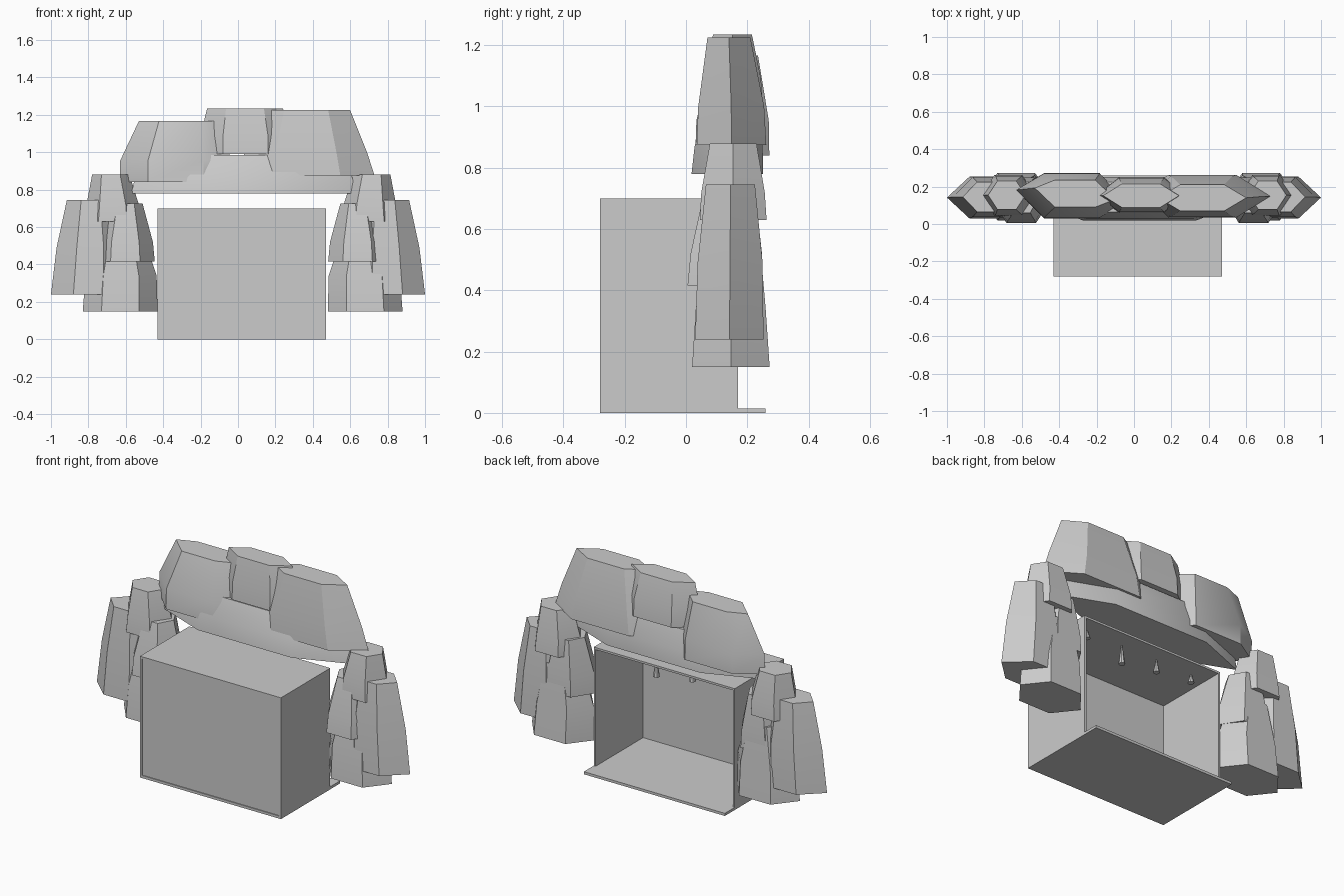
import bpy, bmesh
from mathutils import Vector

if "Cube" in bpy.data.objects:
    bpy.data.objects.remove(bpy.data.objects["Cube"])


def make_object(name, bm):
    bmesh.ops.recalc_face_normals(bm, faces=bm.faces)
    me = bpy.data.meshes.new(name)
    bm.to_mesh(me)
    bm.free()
    ob = bpy.data.objects.new(name, me)
    bpy.context.collection.objects.link(ob)
    return ob


def box(name, x0, x1, y0, y1, z0, z1):
    bm = bmesh.new()
    bmesh.ops.create_cube(bm, size=1)
    for v in bm.verts:
        v.co = Vector(((x0 + x1) / 2 + v.co.x * (x1 - x0),
                       (y0 + y1) / 2 + v.co.y * (y1 - y0),
                       (z0 + z1) / 2 + v.co.z * (z1 - z0)))
    return make_object(name, bm)


def rock(name, rings, k=0.5, tilt=0.0, mirror=None):
    """Six-sided tapered boulder; each ring is (z, x0, x1, y0, y1)."""
    bm = bmesh.new()
    loops = []
    for z, x0, x1, y0, y1 in rings:
        cx, hx, cy = (x0 + x1) / 2, (x1 - x0) / 2, (y0 + y1) / 2
        pts = [(x0, cy + tilt), (cx - k * hx, y0), (cx + k * hx, y0),
               (x1, cy - tilt), (cx + k * hx, y1), (cx - k * hx, y1)]
        if mirror is not None:
            pts = [(mirror - x, y) for x, y in pts]
        loops.append([bm.verts.new((x, y, z)) for x, y in pts])
    for a, b in zip(loops, loops[1:]):
        for i in range(6):
            j = (i + 1) % 6
            bm.faces.new((a[i], a[j], b[j], b[i]))
    bm.faces.new(loops[0])
    bm.faces.new(loops[-1])
    ob = make_object(name, bm)
    bpy.ops.object.select_all(action='DESELECT')
    ob.select_set(True)
    bpy.context.view_layer.objects.active = ob
    bpy.ops.object.shade_smooth_by_angle(angle=0.52)
    return ob


# Chamber box, open at the back, with the floor running out past the walls
T = 0.012
box("chamber_floor", -0.43, 0.47, -0.28, 0.26, 0, 0.015)
box("chamber_roof", -0.43, 0.47, -0.28, 0.17, 0.70 - T, 0.70)
box("chamber_front", -0.43 + T, 0.47 - T, -0.275, -0.275 + T, 0.015, 0.70 - T)
box("chamber_left_wall", -0.43, -0.43 + T, -0.28, 0.17, 0.015, 0.70 - T)
box("chamber_right_wall", 0.47 - T, 0.47, -0.28, 0.17, 0.015, 0.70 - T)

# Small cones hanging by their tips from the roof
for i, (x, h) in enumerate([(0.37, 0.045), (0.14, 0.11), (-0.09, 0.075), (-0.32, 0.05)]):
    bm = bmesh.new()
    bmesh.ops.create_cone(bm, cap_ends=True, segments=8, radius1=0.018,
                          radius2=0.003, depth=h)
    bmesh.ops.translate(bm, verts=bm.verts, vec=(x, 0.07, 0.69 - h / 2))
    make_object(f"hanging_cone_{i}", bm)

# Arch stones across the top
rock("arch_lower_stone", [(0.78, -0.57, 0.63, 0.018, 0.252),
                          (0.87, -0.55, 0.61, 0.028, 0.25),
                          (0.985, -0.45, 0.50, 0.065, 0.225)])
rock("arch_left_stone", [(0.84, -0.63, -0.035, 0.03, 0.272),
                         (0.955, -0.63, -0.035, 0.034, 0.27),
                         (1.167, -0.53, -0.10, 0.09, 0.235)], tilt=0.03)
rock("arch_right_stone", [(0.875, 0.0, 0.73, 0.035, 0.262),
                          (1.0, 0.035, 0.69, 0.04, 0.255),
                          (1.225, 0.13, 0.60, 0.07, 0.21)])
rock("arch_key_stone", [(0.99, -0.20, 0.28, 0.06, 0.25),
                        (1.09, -0.20, 0.28, 0.065, 0.245),
                        (1.235, -0.165, 0.24, 0.088, 0.215)])

# Pillar stones, the same stack on both sides: rings, shoulder ratio, mirror sum
PILLAR = {
    "outer_stone": ([(0.24, -1.0, -0.60, 0.03, 0.253),
                     (0.49, -0.97, -0.61, 0.038, 0.25),
                     (0.745, -0.915, -0.66, 0.065, 0.225)], 0.4, 0.0),
    "top_stone": ([(0.63, -0.82, -0.525, 0.045, 0.263),
                   (0.72, -0.81, -0.53, 0.05, 0.257),
                   (0.88, -0.78, -0.58, 0.078, 0.23)], 0.5, 0.035),
    "middle_stone": ([(0.415, -0.76, -0.445, 0.005, 0.25),
                      (0.52, -0.75, -0.455, 0.015, 0.248),
                      (0.725, -0.69, -0.51, 0.06, 0.225)], 0.5, 0.037),
    "base_stone": ([(0.15, -0.83, -0.43, 0.02, 0.273),
                    (0.34, -0.815, -0.435, 0.032, 0.26),
                    (0.57, -0.74, -0.51, 0.07, 0.24)], 0.5, 0.05),
}
for name, (rings, k, m) in PILLAR.items():
    rock("left_" + name, rings, k)
    rock("right_" + name, rings, k, mirror=m)
